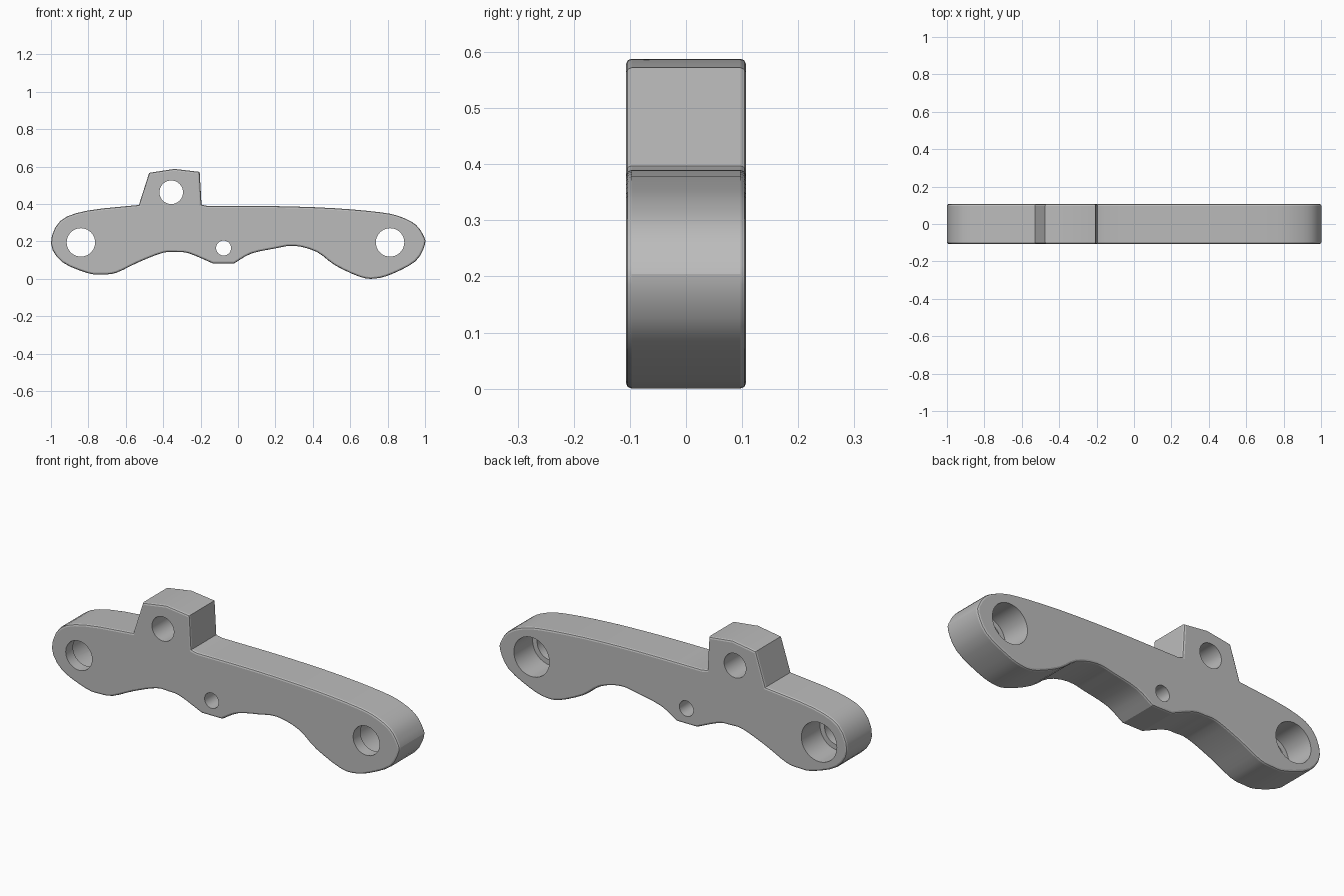
import bpy, bmesh, math
from mathutils import Vector

default = bpy.data.objects.get("Cube")
if default:
    bpy.data.objects.remove(default, do_unlink=True)

FRONT, BACK = -0.107, 0.107


def smooth_run(points, steps=3):
    """Catmull-Rom curve through the points, end points kept."""
    p = [Vector(q) for q in points]
    p = [2 * p[0] - p[1]] + p + [2 * p[-1] - p[-2]]
    out = []
    for a, b, c, d in zip(p, p[1:], p[2:], p[3:]):
        for i in range(steps):
            t = i / steps
            out.append(0.5 * (2 * b + (c - a) * t
                              + (2 * a - 5 * b + 4 * c - d) * t * t
                              + (3 * b - a - 3 * c + d) * t ** 3))
    return out + [p[-2]]


def cut_hole(target, x, z, radius, y0, y1):
    """Bore a round hole along y between y0 and y1."""
    bpy.ops.mesh.primitive_cylinder_add(
        vertices=40, radius=radius, depth=y1 - y0,
        location=(x, (y0 + y1) / 2, z), rotation=(math.pi / 2, 0, 0))
    cutter = bpy.context.object
    cutter.name = "hole_cutter"
    cutter.hide_render = True
    mod = target.modifiers.new("hole", 'BOOLEAN')
    mod.operation = 'DIFFERENCE'
    mod.solver = 'EXACT'
    mod.object = cutter
    bpy.context.view_layer.objects.active = target
    bpy.ops.object.modifier_apply(modifier=mod.name)
    bpy.data.objects.remove(cutter, do_unlink=True)


# Right-hand lobe, from the boss round to the small lug underneath
right_run = smooth_run([
    (-0.165, 0.39), (0.195, 0.389), (0.515, 0.378), (0.77, 0.355),
    (0.875, 0.33), (0.95, 0.29), (0.99, 0.235), (1.0, 0.185),
    (0.95, 0.095), (0.825, 0.027), (0.735, 0.002), (0.655, 0.01),
    (0.52, 0.072), (0.42, 0.145), (0.3, 0.177), (0.195, 0.162),
    (0.07, 0.135), (-0.02, 0.083)])
# Left-hand lobe, from the lug round to the boss
left_run = smooth_run([
    (-0.135, 0.083), (-0.26, 0.136), (-0.325, 0.143), (-0.4, 0.14),
    (-0.53, 0.09), (-0.65, 0.033), (-0.725, 0.024), (-0.8, 0.03),
    (-0.94, 0.09), (-1.0, 0.19), (-0.95, 0.31), (-0.805, 0.365),
    (-0.53, 0.395)])
# Angular boss on the top edge
boss = [Vector(q) for q in [(-0.475, 0.567), (-0.34, 0.588),
                            (-0.205, 0.572), (-0.195, 0.397)]]

# Plate: extruded outline with softened front and back rims
bm = bmesh.new()
outline = [bm.verts.new((v.x, FRONT, v.y)) for v in right_run + left_run + boss]
face = bm.faces.new(outline)
ext = bmesh.ops.extrude_face_region(bm, geom=[face])
moved = [g for g in ext["geom"] if isinstance(g, bmesh.types.BMVert)]
bmesh.ops.translate(bm, verts=moved, vec=(0, BACK - FRONT, 0))
bmesh.ops.recalc_face_normals(bm, faces=bm.faces[:])
rims = [e for e in bm.edges if abs(e.verts[0].co.y - e.verts[1].co.y) < 1e-5]
bmesh.ops.bevel(bm, geom=rims, offset=0.01, segments=2, profile=0.5,
                affect='EDGES', clamp_overlap=True)
mesh = bpy.data.meshes.new("bracket_plate")
bm.to_mesh(mesh)
bm.free()
plate = bpy.data.objects.new("bracket_plate", mesh)
bpy.context.collection.objects.link(plate)

# Plain grey metal
metal = bpy.data.materials.new("plain_grey")
metal.use_nodes = True
grey = (0.5, 0.5, 0.5, 1)
metal.diffuse_color = grey
metal.node_tree.nodes["Principled BSDF"].inputs["Base Color"].default_value = grey
mesh.materials.append(metal)

# End holes: narrow at the front, counterbored from the back
for x in (-0.84, 0.813):
    cut_hole(plate, x, 0.195, 0.076, -0.3, 0.3)
    cut_hole(plate, x, 0.195, 0.102, FRONT + 0.06, 0.3)
# Boss hole and small lug hole
cut_hole(plate, -0.357, 0.463, 0.063, -0.3, 0.3)
cut_hole(plate, -0.077, 0.165, 0.04, -0.3, 0.3)

# Smooth walls with crisp rims
bpy.ops.object.select_all(action='DESELECT')
plate.select_set(True)
bpy.context.view_layer.objects.active = plate
bpy.ops.object.shade_smooth_by_angle(angle=math.radians(22))
